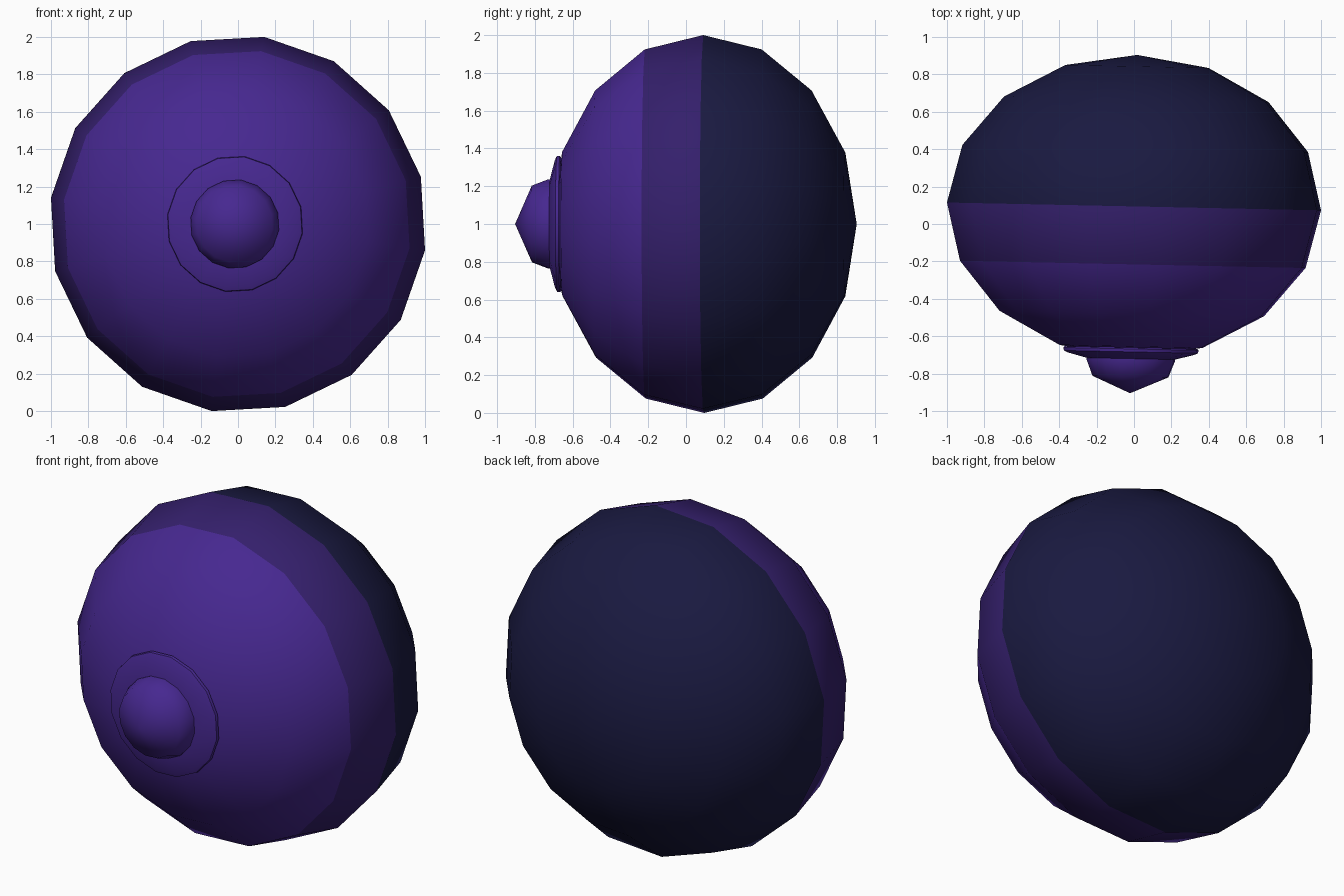
import bpy, bmesh
from math import sin, cos, pi, radians
from mathutils import Matrix, Vector

if "Cube" in bpy.data.objects:
    bpy.data.objects.remove(bpy.data.objects["Cube"])

SIDES = 16
ROLL = radians(82)          # angle of the first vertex column
CENTRE = Vector((0, 0.094, 1.0))
YAW = radians(-1.2)         # whole model is turned very slightly


def material(name, rgb):
    m = bpy.data.materials.new(name)
    m.diffuse_color = (*rgb, 1)
    m.use_nodes = True
    m.node_tree.nodes["Principled BSDF"].inputs["Base Color"].default_value = m.diffuse_color
    return m


purple = material("purple", (0.062, 0.021, 0.28))
dusk = material("dusk_purple", (0.035, 0.014, 0.15))
navy = material("navy", (0.010, 0.010, 0.052))


def lathe(name, profile, mats, pick=lambda y: 0, angle=180):
    """Revolve (y, radius) points, front to back, about the y axis."""
    bm = bmesh.new()
    rings = []
    for y, r in profile:
        if r == 0:
            rings.append([bm.verts.new((0, y, 0))] * SIDES)
        else:
            rings.append([bm.verts.new((r * cos(a), y, r * sin(a))) for a in
                          (ROLL + 2 * pi * i / SIDES for i in range(SIDES))])
    for k, (lo, hi) in enumerate(zip(rings, rings[1:])):
        mid = (profile[k][0] + profile[k + 1][0]) / 2
        for i in range(SIDES):
            j = (i + 1) % SIDES
            loop = list(dict.fromkeys((lo[i], lo[j], hi[j], hi[i])))
            bm.faces.new(loop).material_index = pick(mid)
    bmesh.ops.recalc_face_normals(bm, faces=bm.faces)
    bm.transform(Matrix.Translation(CENTRE) @ Matrix.Rotation(YAW, 4, 'Z'))
    mesh = bpy.data.meshes.new(name)
    bm.to_mesh(mesh)
    bm.free()
    for m in mats:
        mesh.materials.append(m)
    ob = bpy.data.objects.new(name, mesh)
    bpy.context.collection.objects.link(ob)
    bpy.ops.object.select_all(action='DESELECT')
    ob.select_set(True)
    bpy.context.view_layer.objects.active = ob
    bpy.ops.object.shade_smooth_by_angle(angle=radians(angle))
    return ob


# Flattened ball: purple front fading to a navy back
ball = [(-0.81 * cos(pi * k / 8), 1.01 * sin(pi * k / 8) if 0 < k < 8 else 0)
        for k in range(9)]
lathe("body", ball, [purple, dusk, navy],
      lambda y: 0 if y < -0.31 else 1 if y < 0 else 2)

# Thin collar plate on the front, with a small rounded rim
lathe("collar", [(-0.815, 0), (-0.815, 0.235), (-0.788, 0.340), (-0.778, 0.362),
                 (-0.762, 0.365), (-0.755, 0.358), (-0.755, 0)], [purple], angle=40)

# Pointed dome in the middle of the collar
lathe("front_knob", [(-0.999, 0), (-0.91, 0.205), (-0.825, 0.238),
                     (-0.80, 0.238), (-0.80, 0)], [purple], angle=60)
